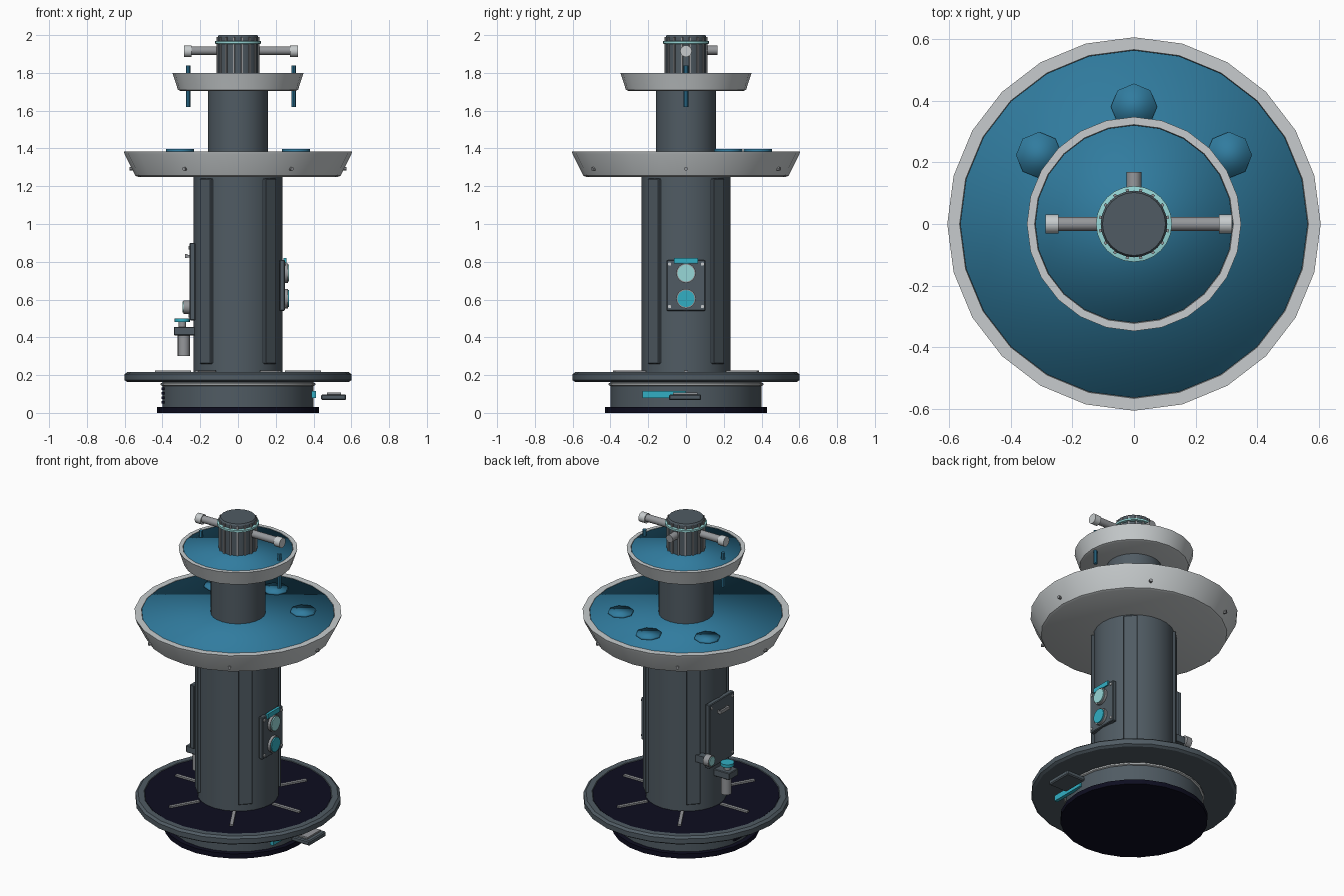
import bpy, bmesh
from math import radians, pi, cos, sin
from mathutils import Matrix, Vector

cube = bpy.data.objects.get("Cube")
if cube:
    bpy.data.objects.remove(cube, do_unlink=True)


def material(name, r, g, b):
    m = bpy.data.materials.new(name)
    m.use_nodes = True
    m.diffuse_color = (r, g, b, 1)
    m.node_tree.nodes["Principled BSDF"].inputs["Base Color"].default_value = (r, g, b, 1)
    return m


SLATE = material("slate grey", .08, .105, .125)
PALE = material("pale stone grey", .57, .6, .61)
STEEL = material("steel grey", .3, .31, .325)
NAVY = material("near black navy", .004, .004, .014)
WATER = material("water blue", .03, .2, .345)
CYAN = material("bright cyan", .032, .43, .55)
ICE = material("pale cyan", .31, .68, .68)

sharp_parts = []


def finish(name, bm, mat, soft=False):
    bmesh.ops.recalc_face_normals(bm, faces=bm.faces)
    mesh = bpy.data.meshes.new(name)
    bm.to_mesh(mesh)
    bm.free()
    mesh.materials.append(mat)
    ob = bpy.data.objects.new(name, mesh)
    bpy.context.collection.objects.link(ob)
    if soft:
        mesh.polygons.foreach_set("use_smooth", [True] * len(mesh.polygons))
    else:
        sharp_parts.append(ob)
    return ob


def lathe(name, profile, mat, sides=24):
    """Spin (radius, height) points round z and close both ends."""
    bm = bmesh.new()
    rings = []
    for r, z in profile:
        rings.append([bm.verts.new((r * cos(2 * pi * i / sides), r * sin(2 * pi * i / sides), z))
                      for i in range(sides)])
    for a, b in zip(rings, rings[1:]):
        for i in range(sides):
            j = (i + 1) % sides
            bm.faces.new((a[i], a[j], b[j], b[i]))
    bm.faces.new(rings[0][::-1])
    bm.faces.new(rings[-1])
    return finish(name, bm, mat)


def rod(name, start, end, radius, mat, sides=16, soft=False):
    """Cylinder between two points."""
    start, end = Vector(start), Vector(end)
    axis = end - start
    turn = Vector((0, 0, 1)).rotation_difference(axis).to_matrix().to_4x4()
    bm = bmesh.new()
    bmesh.ops.create_cone(bm, cap_ends=True, segments=sides, radius1=radius, radius2=radius,
                          depth=axis.length,
                          matrix=Matrix.Translation((start + end) / 2) @ turn)
    return finish(name, bm, mat, soft)


def box(name, low, high, mat, angle=0, bevel=0):
    """Box between two corners, turned round z by an angle in degrees."""
    low, high = Vector(low), Vector(high)
    bm = bmesh.new()
    bmesh.ops.create_cube(bm, size=1, matrix=Matrix.Rotation(radians(angle), 4, 'Z')
                          @ Matrix.Translation((low + high) / 2)
                          @ Matrix.Diagonal((*(high - low), 1)))
    if bevel:
        bmesh.ops.bevel(bm, geom=bm.edges[:], offset=bevel, segments=1, affect='EDGES')
    return finish(name, bm, mat)


# Base: foot, drum, trim ring and wide drain plate
lathe("foot_plate", [(.43, 0), (.43, .03)], NAVY)
lathe("base_drum", [(.4, .03), (.4, .17)], SLATE)
lathe("drum_trim_ring", [(.4, .143), (.41, .147), (.41, .156), (.4, .16)], PALE)
lathe("drain_plate", [(.585, .163), (.6, .173), (.6, .205), (.585, .217), (.55, .217),
                      (.545, .212)], SLATE)
lathe("drain_floor", [(.546, .2), (.546, .2145)], NAVY)
for i in range(6):
    box(f"drain_bar_{i + 1}", (.25, -.01, .212), (.44, .01, .225), STEEL, i * 60)
for i in range(4):
    z = .05 + i * .024
    box(f"drum_vent_{i + 1}", (-.405, -.08, z), (-.38, .08, z + .012), NAVY)

# Foot pedal with its indicator strip
box("pedal_indicator", (.39, -.23, .08), (.412, 0, .116), CYAN)
box("pedal", (.44, -.09, .067), (.572, .08, .098), SLATE, bevel=.006)
box("pedal_pad", (.47, -.07, .095), (.545, .06, .108), STEEL)

# Columns and corner strips
lathe("main_column", [(.236, .21), (.236, 1.26)], SLATE)
lathe("upper_column", [(.16, 1.37), (.16, 1.72)], SLATE)
for i in range(4):
    box(f"column_strip_{i + 1}", (.22, -.042, .26), (.247, .042, 1.24), SLATE, 45 + i * 90, .004)

# Lower bowl, its water, ripples and studs
lathe("lower_bowl", [(.53, 1.25), (.543, 1.256), (.6, 1.368), (.605, 1.385), (.565, 1.385),
                     (.56, 1.36)], PALE)
rod("lower_water", (0, 0, 1.35), (0, 0, 1.384), .563, WATER, 24, soft=True)
for i, a in enumerate((36, 90, 144)):
    x, y = .38 * cos(radians(a)), .38 * sin(radians(a))
    rod(f"ripple_{i + 1}", (x, y, 1.38), (x, y, 1.396), .075, WATER, 8, soft=True)
for i in range(6):
    a = radians(i * 60)
    rod(f"bowl_stud_{i + 1}", (.54 * cos(a), .54 * sin(a), 1.292),
        (.575 * cos(a), .575 * sin(a), 1.292), .01, STEEL, 8)

# Upper bowl and its water
lathe("upper_bowl", [(.305, 1.705), (.318, 1.71), (.342, 1.785), (.347, 1.8), (.322, 1.8),
                     (.318, 1.78)], PALE)
rod("upper_water", (0, 0, 1.77), (0, 0, 1.799), .32, WATER, 24, soft=True)

# Fluted cap with ring
lathe("cap", [(.108, 1.78), (.108, 1.99), (.102, 2.0)], SLATE)
for i in range(16):
    box(f"cap_rib_{i + 1}", (.1, -.005, 1.79), (.115, .005, 1.99), STEEL, i * 22.5 + 11.25)
lathe("cap_ring", [(.108, 1.952), (.123, 1.955), (.123, 1.967), (.108, 1.97)], ICE)

# Spouts, tips and falling water
for side, tip in (("left", .275), ("right", -.245)):
    s = 1 if tip > 0 else -1
    rod(f"{side}_spout", (s * .09, 0, 1.918), (tip, 0, 1.918), .023, STEEL)
    rod(f"{side}_spout_tip", (tip, 0, 1.915), (tip + s * .042, 0, 1.915), .031, PALE)
    x = tip + s * .019
    rod(f"{side}_stream", (x, 0, 1.62), (x, 0, 1.84), .012, WATER, 8)
rod("back_spout", (0, .09, 1.92), (0, .168, 1.92), .024, STEEL)

# Control panel on the left side
box("control_panel", (.22, -.103, .54), (.248, .103, .81), SLATE, bevel=.004)
for name, z, mat in (("upper", .74, ICE), ("lower", .605, CYAN)):
    rod(f"{name}_button_bezel", (.24, 0, z), (.264, 0, z), .052, STEEL)
    rod(f"{name}_button", (.26, 0, z), (.271, 0, z), .045, mat)
box("panel_light", (.24, -.063, .79), (.256, .063, .82), CYAN)
for i, (y, z) in enumerate(((-.087, .563), (.087, .563), (-.087, .788), (.087, .788))):
    rod(f"panel_screw_{i + 1}", (.245, y, z), (.253, y, z), .009, PALE, 8)

# Service door on the right side
box("service_door", (-.256, -.125, .49), (-.225, .125, .9), SLATE, bevel=.004)
box("door_handle", (-.28, -.045, .82), (-.268, .045, .84), STEEL)
for i, y in enumerate((-.04, .04)):
    box(f"handle_post_{i + 1}", (-.275, y - .006, .823), (-.25, y + .006, .837), STEEL)
for i, y in enumerate((-.105, .105)):
    for j, z in enumerate((.515, .875)):
        rod(f"door_screw_{i * 2 + j + 1}", (-.25, y, z), (-.261, y, z), .009, PALE, 8)

# Gauge beside the door
box("gauge_mount", (-.255, .12, .535), (-.17, .165, .58), SLATE)
rod("gauge_body", (-.25, .15, .56), (-.288, .15, .56), .036, STEEL)
rod("gauge_face", (-.285, .15, .56), (-.293, .15, .56), .029, ICE)

# Side tap under the door
box("tap_bracket", (-.34, -.045, .41), (-.22, .045, .455), SLATE, bevel=.004)
rod("tap_pipe", (-.287, 0, .3), (-.287, 0, .42), .032, STEEL)
rod("tap_stem", (-.295, 0, .45), (-.295, 0, .485), .02, STEEL)
rod("tap_cap", (-.295, 0, .48), (-.295, 0, .5), .04, CYAN)

# Smooth round sides while keeping hard edges
bpy.ops.object.select_all(action='DESELECT')
for ob in sharp_parts:
    ob.select_set(True)
bpy.context.view_layer.objects.active = sharp_parts[0]
bpy.ops.object.shade_smooth_by_angle(angle=radians(30))
